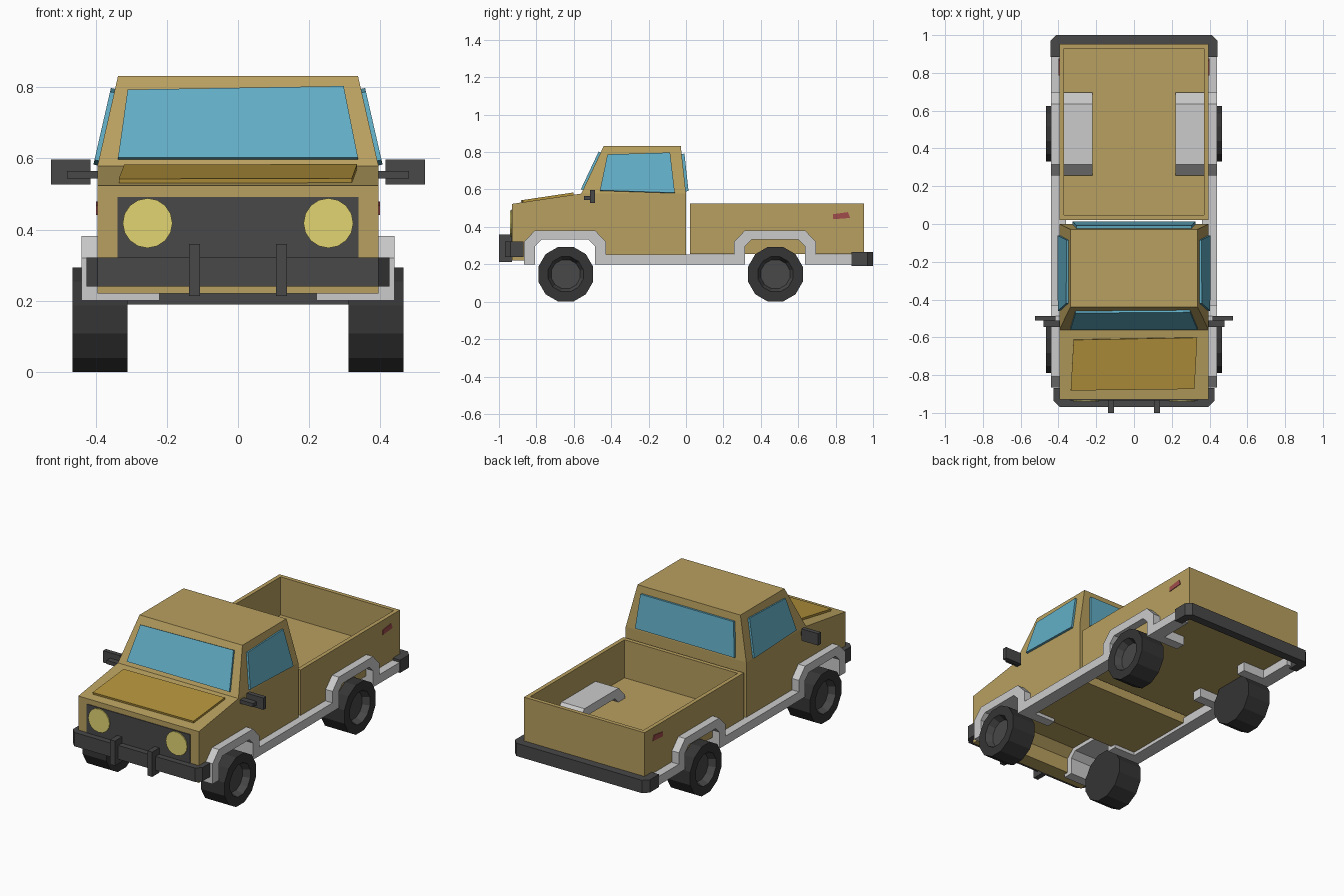
import bpy, bmesh, math
from mathutils import Vector

if "Cube" in bpy.data.objects:
    bpy.data.objects.remove(bpy.data.objects["Cube"])


def material(name, r, g, b):
    m = bpy.data.materials.new(name)
    m.diffuse_color = (r, g, b, 1)
    m.use_nodes = True
    m.node_tree.nodes["Principled BSDF"].inputs["Base Color"].default_value = m.diffuse_color
    return m


PAINT = material("gold_paint", .48, .35, .115)
HOOD = material("hood_paint", .45, .29, .045)
GLASS = material("glass_blue", .12, .42, .56)
DARK = material("dark_plastic", .065, .065, .065)
RUBBER = material("rubber", .035, .035, .035)
LAMP = material("lamp_yellow", .75, .66, .17)
RED = material("lamp_red", .35, .07, .07)


def finish(name, bm, mat=None, mirror=False):
    bmesh.ops.recalc_face_normals(bm, faces=bm.faces[:])
    me = bpy.data.meshes.new(name)
    bm.to_mesh(me)
    bm.free()
    ob = bpy.data.objects.new(name, me)
    bpy.context.collection.objects.link(ob)
    if mat:
        me.materials.append(mat)
    if mirror:
        ob.modifiers.new("Mirror", 'MIRROR')
    return ob


def extrude(name, pts, vec, mat=None, mirror=False):
    """Solid from a flat outline pushed along vec."""
    bm = bmesh.new()
    f = bm.faces.new([bm.verts.new(p) for p in pts])
    r = bmesh.ops.extrude_face_region(bm, geom=[f], use_keep_orig=True)
    bmesh.ops.translate(bm, vec=vec, verts=[v for v in r['geom'] if isinstance(v, bmesh.types.BMVert)])
    return finish(name, bm, mat, mirror)


def side_profile(name, yz, x0, x1, mat=None, mirror=False):
    return extrude(name, [(x0, y, z) for y, z in yz], (x1 - x0, 0, 0), mat, mirror)


def box(name, x, y, z, mat=None, mirror=False):
    return side_profile(name, [(y[0], z[0]), (y[1], z[0]), (y[1], z[1]), (y[0], z[1])],
                        x[0], x[1], mat, mirror)


def panel(name, pts, mat, thick=.012, mirror=False):
    """Thin plate standing proud of the body surface."""
    p = [Vector(q) for q in pts]
    n = (p[2] - p[0]).cross(p[3] - p[1]).normalized()
    if n.dot(sum(p, Vector()) / 4 - Vector((0, -.3, .4))) < 0:
        n = -n
    return extrude(name, [q - n * .004 for q in p], n * (thick + .004), mat, mirror)


# Lower cab with the front wheel tunnel cut out of its profile
side_profile("cab_body", [
    (-.93, .22), (-.93, .523), (-.56, .578), (0, .578), (0, .22),
    (-.46, .22), (-.46, .31), (-.51, .355), (-.79, .355), (-.84, .31), (-.84, .22)],
    -.395, .395, PAINT)

# Tapered upper cab
bm = bmesh.new()
low = [bm.verts.new((x, y, .578)) for x, y in ((-.395, -.56), (.395, -.56), (.395, 0), (-.395, 0))]
top = [bm.verts.new((x, y, .832)) for x, y in ((-.337, -.44), (.337, -.44), (.337, -.028), (-.337, -.028))]
bm.faces.new(top)
for i in range(4):
    j = (i + 1) % 4
    bm.faces.new((low[i], low[j], top[j], top[i]))
bm.faces.new(low)
finish("cab_roof", bm, PAINT)


# Windows lie on the sloping cab walls
def wall_y(z, y0, y1):
    return y0 + (y1 - y0) * (z - .578) / .254


def wall_x(z):
    return .395 - .058 * (z - .578) / .254


panel("windshield", [(x, wall_y(z, -.56, -.44), z) for x, z in
                     ((-.337, .597), (.337, .597), (.297, .798), (-.31, .788))], GLASS)
panel("rear_window", [(x, wall_y(z, 0, -.028), z) for x, z in
                      ((-.325, .59), (.325, .59), (.305, .79), (-.305, .79))], GLASS, .015)
panel("side_window", [(wall_x(z), y, z) for y, z in
                      ((-.46, .593), (-.42, .785), (-.085, .795), (-.06, .58))], GLASS, mirror=True)

# Raised hood panel
panel("hood_panel", [(x, y, .523 + (y + .93) * .149) for x, y in
                     ((-.335, -.88), (.32, -.872), (.335, -.6), (-.32, -.612))], HOOD)

# Cargo bed: a box with its top inset and pushed down
bm = bmesh.new()
bmesh.ops.create_cube(bm, size=1)
for v in bm.verts:
    v.co = (v.co.x * .79, .4875 + v.co.y * .93, .39 + v.co.z * .27)
bm.normal_update()
lid = [f for f in bm.faces if f.normal.z > .9]
bmesh.ops.inset_region(bm, faces=lid, thickness=.034)
r = bmesh.ops.extrude_face_region(bm, geom=lid)
bmesh.ops.translate(bm, vec=(0, 0, -.225), verts=[v for v in r['geom'] if isinstance(v, bmesh.types.BMVert)])
bmesh.ops.delete(bm, geom=[f for f in lid if f.is_valid], context='FACES')
finish("cargo_bed", bm, PAINT)

# Wheel arches (thick chamfered shells) and sills
for name, c in (("front_arch", -.647), ("rear_arch", .476)):
    half = [(.219, .2), (.219, .32), (.16, .382)]
    inner = [(.125, .332), (.16, .298), (.16, .2)]
    right = [(c + d, z) for d, z in half]
    left = [(c - d, z) for d, z in reversed(half)]
    in_l = [(c - d, z) for d, z in reversed(inner)]
    in_r = [(c + d, z) for d, z in inner]
    side_profile(name, right + left + in_l + in_r, .22, .44, None, True)
box("side_sill", (.36, .44), (-.43, .26), (.2, .252), None, True)
box("rear_sill", (.36, .44), (.69, .9), (.2, .252), None, True)


# Wrap-around bumpers
def bumper(name, w, tip, end, z0, z1, c):
    s = 1 if tip > end else -1
    t = .05
    xy = [(w, end), (w, tip - s * c), (w - c, tip), (c - w, tip), (-w, tip - s * c), (-w, end),
          (t - w, end), (t - w, tip - s * t), (w - t, tip - s * t), (w - t, end)]
    extrude(name, [(x, y, z0) for x, y in xy], (0, 0, z1 - z0), DARK)


bumper("front_bumper", .425, -.968, -.868, .24, .322, .03)
bumper("rear_bumper", .442, 1.0, .885, .19, .266, .03)
box("bumper_guard", (.107, .138), (-1.0, -.93), (.213, .36), DARK, True)

# Grille and lamps
box("grille", (-.339, .339), (-.934, -.92), (.27, .492), DARK)
ring = [(.254 + .07 * math.cos(i * math.tau / 16), -.92, .418 + .07 * math.sin(i * math.tau / 16))
        for i in range(16)]
extrude("headlight", ring, (0, -.02, 0), LAMP, True)
side_profile("tail_light", [(.786, .468), (.866, .479), (.877, .448), (.786, .441)], .39, .399, RED, True)

# Door mirrors
box("mirror", (.415, .525), (-.512, -.486), (.527, .597), DARK, True)
box("mirror_arm", (.385, .48), (-.545, -.51), (.543, .565), DARK, True)


# Twelve-sided wheels with a recessed hub
def wheel(name, y):
    bm = bmesh.new()
    loops = []
    for x, rad in ((.31, .152), (.465, .152), (.465, .097), (.425, .08)):
        loops.append([bm.verts.new((x, y + rad * math.sin((i + .5) * math.tau / 12),
                                    .147 + rad * math.cos((i + .5) * math.tau / 12)))
                      for i in range(12)])
    for a, b in zip(loops, loops[1:]):
        for i in range(12):
            j = (i + 1) % 12
            bm.faces.new((a[i], a[j], b[j], b[i]))
    bm.faces.new(loops[0])
    hub = bm.faces.new(loops[-1])
    hub.material_index = 1
    for f in hub.edges:
        for g in f.link_faces:
            g.material_index = 1
    ob = finish(name, bm, RUBBER, True)
    ob.data.materials.append(DARK)


wheel("front_wheel", -.643)
wheel("rear_wheel", .478)
